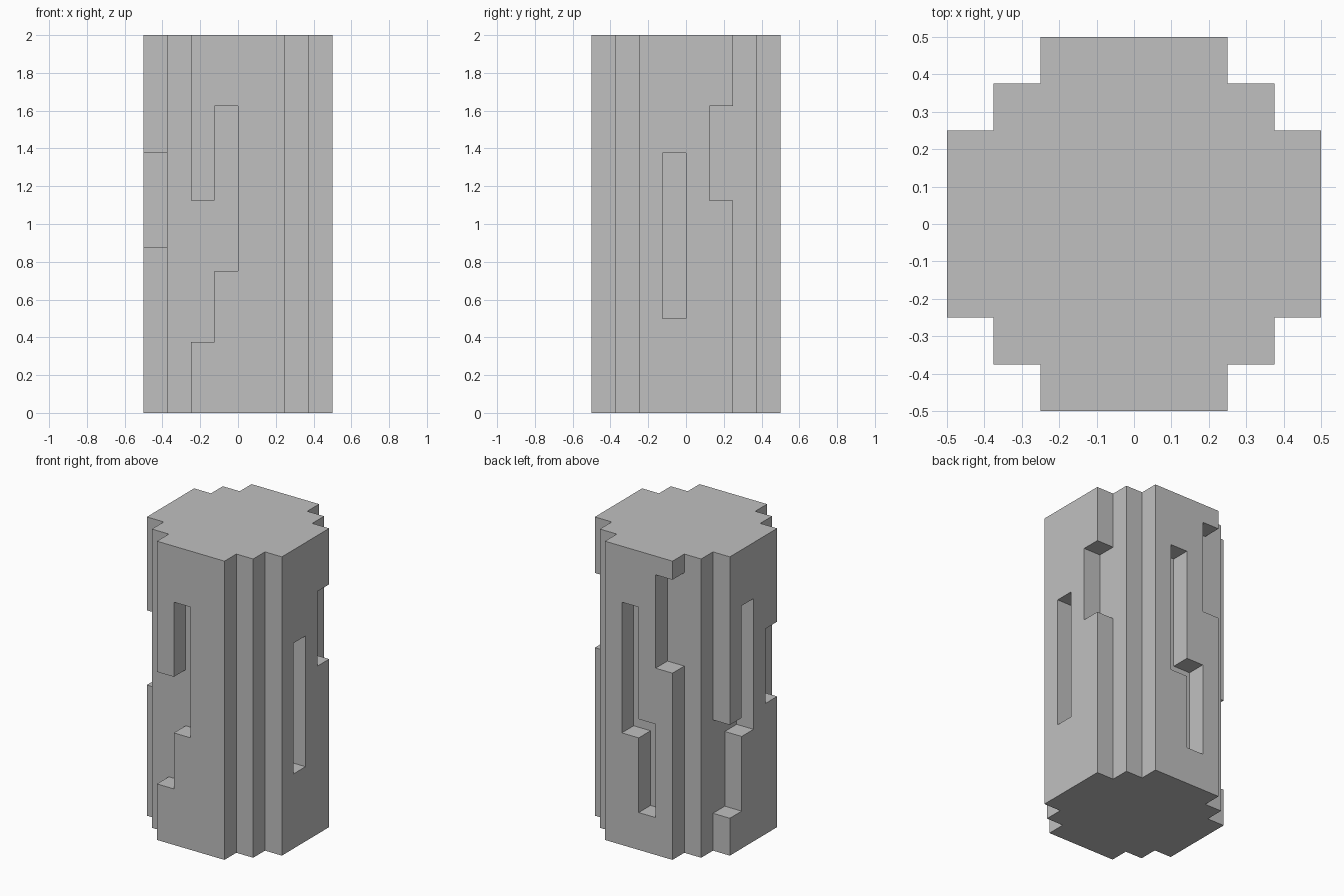
import bpy
import bmesh
from mathutils import Vector

cube = bpy.data.objects.get("Cube")
if cube:
    bpy.data.objects.remove(cube, do_unlink=True)

STEP = 0.125
WIDE, TALL = 8, 16

# Bark grooves per side: (column across the side, bottom row, top row)
GROOVES = {
    "front": [(2, 3, 9), (3, 6, 13)],
    "right": [(3, 4, 11), (5, 9, 13)],
    "back": [(4, 6, 13), (3, 2, 7), (2, 10, 15)],
    "left": [(4, 6, 13), (5, 2, 7), (2, 7, 11)],
}


def is_grooved(side, column, row):
    return any(column == c and low <= row < high for c, low, high in GROOVES[side])


def is_solid(i, j, k):
    """Stepped round trunk with one-step-deep grooves in its outer sides."""
    if not (0 <= i < WIDE and 0 <= j < WIDE and 0 <= k < TALL):
        return False
    last = WIDE - 1
    outer_x, outer_y = i in (0, last), j in (0, last)
    if outer_x and not 2 <= j <= 5 or outer_y and not 2 <= i <= 5:
        return False
    if outer_x:
        return not is_grooved("right" if i else "left", j, k)
    if outer_y:
        return not is_grooved("back" if j else "front", i, k)
    return True


def add_side(bm, cell, axis, sign):
    """One square on the side of a grid cell, facing outwards."""
    normal, u = Vector((0, 0, 0)), Vector((0, 0, 0))
    normal[axis], u[(axis + 1) % 3] = sign, 1
    v = normal.cross(u)
    centre = Vector(cell) + Vector((0.5, 0.5, 0.5)) + normal / 2
    origin = Vector((WIDE / 2, WIDE / 2, 0))
    corners = [(-1, -1), (1, -1), (1, 1), (-1, 1)]
    bm.faces.new([bm.verts.new((centre + (u * a + v * b) / 2 - origin) * STEP)
                  for a, b in corners])


# Trunk surface, merged into large flat faces
bm = bmesh.new()
for i in range(WIDE):
    for j in range(WIDE):
        for k in range(TALL):
            if not is_solid(i, j, k):
                continue
            for axis in range(3):
                for sign in (-1, 1):
                    near = [i, j, k]
                    near[axis] += sign
                    if not is_solid(*near):
                        add_side(bm, (i, j, k), axis, sign)
bmesh.ops.remove_doubles(bm, verts=bm.verts[:], dist=0.001)
bmesh.ops.dissolve_limit(bm, angle_limit=0.01, verts=bm.verts[:], edges=bm.edges[:])

mesh = bpy.data.meshes.new("log_trunk")
bm.to_mesh(mesh)
bm.free()
trunk = bpy.data.objects.new("log_trunk", mesh)
bpy.context.collection.objects.link(trunk)

# Plain grey
grey = bpy.data.materials.new("plain_grey")
grey.use_nodes = True
colour = (0.53, 0.53, 0.53, 1)
grey.diffuse_color = colour
grey.node_tree.nodes["Principled BSDF"].inputs["Base Color"].default_value = colour
mesh.materials.append(grey)
